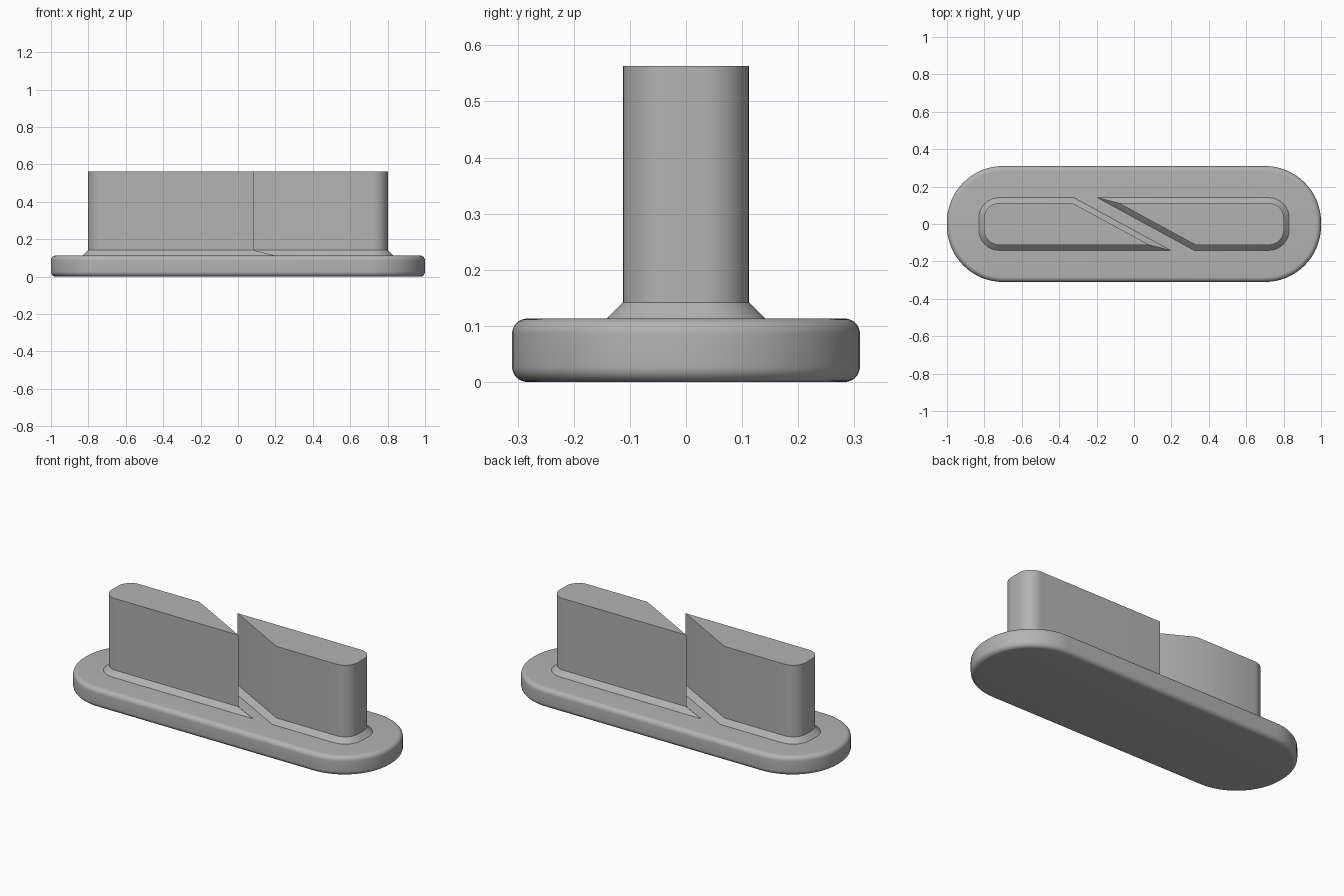
import bpy, bmesh, math
from math import sin, cos, pi

cube = bpy.data.objects.get("Cube")
if cube:
    bpy.data.objects.remove(cube, do_unlink=True)

grey = bpy.data.materials.new("plain grey")
grey.use_nodes = True
colour = (0.45, 0.45, 0.45, 1)
grey.diffuse_color = colour
grey.node_tree.nodes["Principled BSDF"].inputs["Base Color"].default_value = colour

BASE_TOP, FOOT_TOP, TOP = 0.113, 0.142, 0.563
CHAMFER = FOOT_TOP - BASE_TOP


def arc(cx, cy, r, start, end, steps):
    angles = [start + (end - start) * i / steps for i in range(steps + 1)]
    return [(cx + r * cos(a), cy + r * sin(a)) for a in angles]


def loft(name, rings, cap_bottom):
    """Skin a stack of (outline, z) rings and close the ends."""
    bm = bmesh.new()
    loops = [[bm.verts.new((x, y, z)) for x, y in outline] for outline, z in rings]
    for low, high in zip(loops, loops[1:]):
        for i in range(len(low)):
            j = (i + 1) % len(low)
            bm.faces.new((low[i], low[j], high[j], high[i]))
    bm.faces.new(loops[-1])
    if cap_bottom:
        bm.faces.new(loops[0][::-1])
    mesh = bpy.data.meshes.new(name)
    bm.to_mesh(mesh)
    bm.free()
    mesh.materials.append(grey)
    obj = bpy.data.objects.new(name, mesh)
    bpy.context.collection.objects.link(obj)
    bpy.ops.object.select_all(action="DESELECT")
    obj.select_set(True)
    bpy.context.view_layer.objects.active = obj
    bpy.ops.object.shade_smooth_by_angle(angle=math.radians(30))
    return obj


def base_outline(inset, half_width=0.31, corner=0.3):
    """Long plate with rounded ends."""
    cx, cy, r = 1 - corner, half_width - corner, corner - inset
    points = []
    for k, (sx, sy) in enumerate([(1, 1), (-1, 1), (-1, -1), (1, -1)]):
        points += arc(sx * cx, sy * cy, r, k * pi / 2, (k + 1) * pi / 2, 16)
    return points


def block_outline(inset, half_width=0.141, end=0.83, corner=0.11):
    """Bar with a rounded outer end and a slanted inner end."""
    slant = math.radians(28.6)
    w, r = half_width - inset, corner - inset
    cut = -0.063 - inset / sin(slant)
    cx, cy = -end + corner, half_width - corner
    return ([(cut + w / math.tan(slant), -w), (cut - w / math.tan(slant), w)]
            + arc(cx, cy, r, pi / 2, pi, 10)
            + arc(cx, -cy, r, pi, 3 * pi / 2, 10))


# Base plate with rounded rims
rim, steps = 0.027, 8
lower = [(base_outline(rim * (1 - sin(a))), rim * (1 - cos(a)))
         for a in (pi / 2 * i / steps for i in range(steps + 1))]
upper = [(outline, BASE_TOP - z) for outline, z in reversed(lower)]
loft("base_plate", lower + upper, True)

# Two matching upright blocks, one turned half way round
for name, turn in (("right_block", 0), ("left_block", pi)):
    block = loft(name, [(block_outline(0), BASE_TOP),
                        (block_outline(CHAMFER), FOOT_TOP),
                        (block_outline(CHAMFER), TOP)], False)
    block.rotation_euler.z = turn
